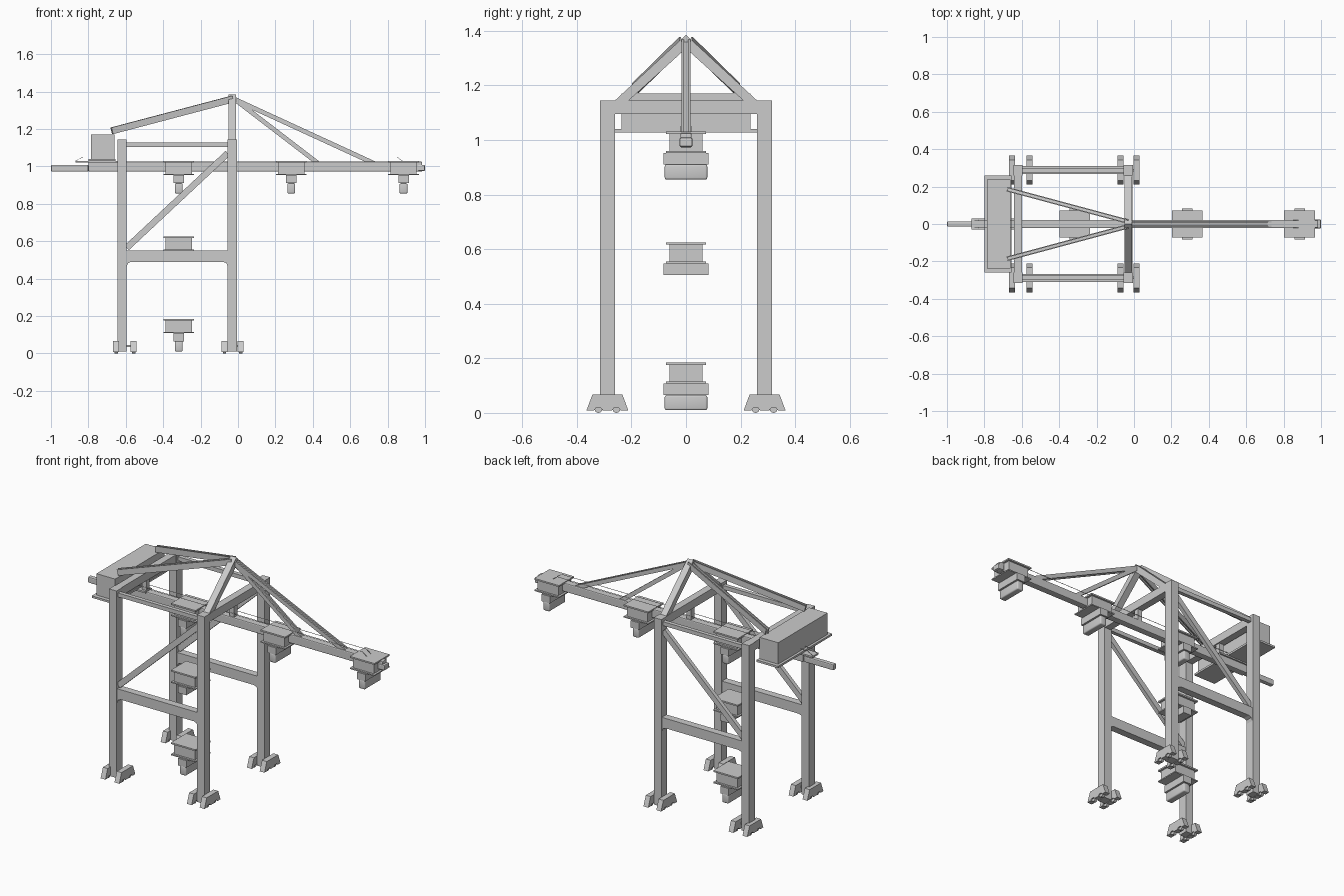
import bpy, bmesh
from mathutils import Vector, Matrix

cube = bpy.data.objects.get("Cube")
if cube:
    bpy.data.objects.remove(cube, do_unlink=True)


def finish(name, bm):
    bmesh.ops.recalc_face_normals(bm, faces=bm.faces)
    mesh = bpy.data.meshes.new(name)
    bm.to_mesh(mesh)
    bm.free()
    ob = bpy.data.objects.new(name, mesh)
    bpy.context.collection.objects.link(ob)
    return ob


def extrude(name, points, step):
    """Closed solid from a 3D outline pushed along step."""
    bm = bmesh.new()
    face = bm.faces.new([bm.verts.new(p) for p in points])
    new = bmesh.ops.extrude_face_region(bm, geom=[face])["geom"]
    bmesh.ops.translate(bm, vec=step, verts=[v for v in new if isinstance(v, bmesh.types.BMVert)])
    return finish(name, bm)


def box(name, x, y, z):
    outline = [(x[0], y[0], z[0]), (x[1], y[0], z[0]), (x[1], y[1], z[0]), (x[0], y[1], z[0])]
    return extrude(name, outline, (0, 0, z[1] - z[0]))


def centred_box(name, x, y, z, width, depth):
    return box(name, (x - width / 2, x + width / 2), (y - depth / 2, y + depth / 2), z)


def beam(name, start, end, width, height, channel=False):
    """Straight beam; channel gives side flanges joined by a central web."""
    a, b = Vector(start), Vector(end)
    along = (b - a).normalized()
    side = Vector((0, 0, 1)).cross(along).normalized()
    up = along.cross(side)
    w, h = width / 2, height / 2
    section = [(-w, -h), (w, -h), (w, h), (-w, h)]
    if channel:
        f, t = w * 0.5, h * 0.3
        section = [(-w, -h), (-f, -h), (-f, -t), (f, -t), (f, -h), (w, -h),
                   (w, h), (f, h), (f, t), (-f, t), (-f, h), (-w, h)]
    return extrude(name, [a + side * s + up * u for s, u in section], b - a)


def wheel(name, x, y, radius, width):
    bm = bmesh.new()
    turn = Matrix.Translation((x, y, radius)) @ Matrix.Rotation(1.5708, 4, "Y")
    bmesh.ops.create_cone(bm, cap_ends=True, segments=16, radius1=radius,
                          radius2=radius, depth=width, matrix=turn)
    return finish(name, bm)


REAR, FRONT, SIDE = -0.62, -0.03, 0.288

# Legs and wheel bogies
for end, leg_x, offsets in (("rear", REAR, (-0.031, 0.062)), ("front", FRONT, (-0.042, 0.044))):
    for hand, s in (("left", 1), ("right", -1)):
        tag = f"{end}_{hand}"
        y = s * SIDE
        centred_box(f"{tag}_leg", leg_x, y, (0.01, 1.145), 0.05, 0.055)
        beam(f"{tag}_axle", (leg_x + offsets[0], y, 0.04), (leg_x + offsets[1], y, 0.04), 0.012, 0.012)
        for i, dx in enumerate(offsets):
            x = leg_x + dx
            half = [(0.0, 0.008), (0.016, 0.008), (0.024, 0.018), (0.042, 0.018),
                    (0.05, 0.008), (0.077, 0.008), (0.055, 0.067)]
            outline = half[1:] + [(-d, z) for d, z in reversed(half[1:])]
            extrude(f"{tag}_bogie_{i}", [(x - 0.016, y + d, z) for d, z in outline], (0.032, 0, 0))
            for j in (-1, 1):
                wheel(f"{tag}_wheel_{i}_{j}", x, y + j * 0.033, 0.014, 0.018)
    # Cross beam between the two legs, and the boom hanger below it
    box(f"{end}_cross_beam", (leg_x - 0.022, leg_x + 0.022), (-SIDE, SIDE), (1.095, 1.145))
    centred_box(f"{end}_boom_hanger", leg_x, 0, (1.02, 1.1), 0.03, 0.03)

# Side frames: gusseted portal beam, top tie and diagonal brace
x0, x1 = REAR + 0.025, FRONT - 0.025
portal = [(x0, 0.55), (x1, 0.55), (x1, 0.465), (x1 - 0.007, 0.483), (x1 - 0.025, 0.49),
          (x0 + 0.025, 0.49), (x0 + 0.007, 0.483), (x0, 0.465)]
for hand, s in (("left", 1), ("right", -1)):
    y = s * SIDE
    extrude(f"{hand}_portal_beam", [(x, y - 0.022, z) for x, z in portal], (0, 0.044, 0))
    beam(f"{hand}_top_tie", (x0, y, 1.115), (x1, y, 1.115), 0.024, 0.024)
    beam(f"{hand}_diagonal", (x0, y, 0.565), (x1, y, 1.07), 0.024, 0.034)

# Apex frame
apex = [(0, 1.385), (0.262, 1.143), (0.212, 1.143), (0, 1.335), (-0.212, 1.143), (-0.262, 1.143)]
extrude("apex_frame", [(FRONT - 0.02, y, z) for y, z in apex], (0.04, 0, 0))

# Stays
for i, x in enumerate((0.43, 0.73)):
    beam(f"forestay_{i}", (FRONT + 0.01, 0, 1.36), (x, 0, 1.015), 0.032, 0.024, channel=True)
for hand, s in (("left", 1), ("right", -1)):
    beam(f"{hand}_backstay", (FRONT, s * 0.012, 1.36), (-0.675, s * 0.185, 1.19), 0.024, 0.036, channel=True)

# Boom with a slimmer tail
boom = box("boom", (-0.8, 0.985), (-0.021, 0.021), (0.972, 1.026))
tail = box("boom_tail", (-1, -0.8), (-0.014, 0.014), (0.972, 1.008))
tip = box("boom_tip", (0.96, 1), (-0.024, 0.024), (0.975, 1.008))
for ob in (boom, tail, tip):
    bevel = ob.modifiers.new("Bevel", "BEVEL")
    bevel.width = 0.006
    bevel.segments = 2

# Machinery house on its platform
box("house_platform", (-0.8, -0.655), (-0.26, 0.26), (1.028, 1.04))
box("machinery_house", (-0.785, -0.66), (-0.237, 0.237), (1.04, 1.17))
box("tail_walkway", (-0.87, -0.6), (-0.03, 0.03), (1.02, 1.03))

# Thin handrails along the boom
for hand, s in (("left", 1), ("right", -1)):
    y = s * 0.02
    path = [(-0.87, 1.028), (-0.83, 1.05), (0.85, 1.05), (0.88, 1.028)]
    for i, (p, q) in enumerate(zip(path, path[1:])):
        beam(f"{hand}_handrail_{i}", (p[0], y, p[1]), (q[0], y, q[1]), 0.002, 0.002)


def trolley(name, x, top, with_grab=True):
    """Flanged carriage, spreader block and rounded grab, hung below top."""
    centred_box(f"{name}_top_plate", x, 0, (top - 0.009, top), 0.165, 0.146)
    centred_box(f"{name}_body", x, 0, (top - 0.07, top - 0.009), 0.14, 0.122)
    centred_box(f"{name}_bottom_plate", x, 0, (top - 0.077, top - 0.07), 0.165, 0.146)
    centred_box(f"{name}_spreader", x, 0, (top - 0.12, top - 0.077), 0.056, 0.166)
    if with_grab:
        grab = centred_box(f"{name}_grab", x, 0, (top - 0.175, top - 0.12), 0.042, 0.156)
        bevel = grab.modifiers.new("Bevel", "BEVEL")
        bevel.width = 0.007
        bevel.segments = 3
        bpy.ops.object.select_all(action="DESELECT")
        bpy.context.view_layer.objects.active = grab
        grab.select_set(True)
        bpy.ops.object.shade_smooth()


# Trolleys along the boom, and two lowered between the legs
for name, x in (("inner", -0.317), ("middle", 0.285), ("outer", 0.885)):
    trolley(f"{name}_trolley", x, 1.03)
trolley("half_lowered_trolley", -0.317, 0.625, with_grab=False)
trolley("lowered_trolley", -0.317, 0.185)
